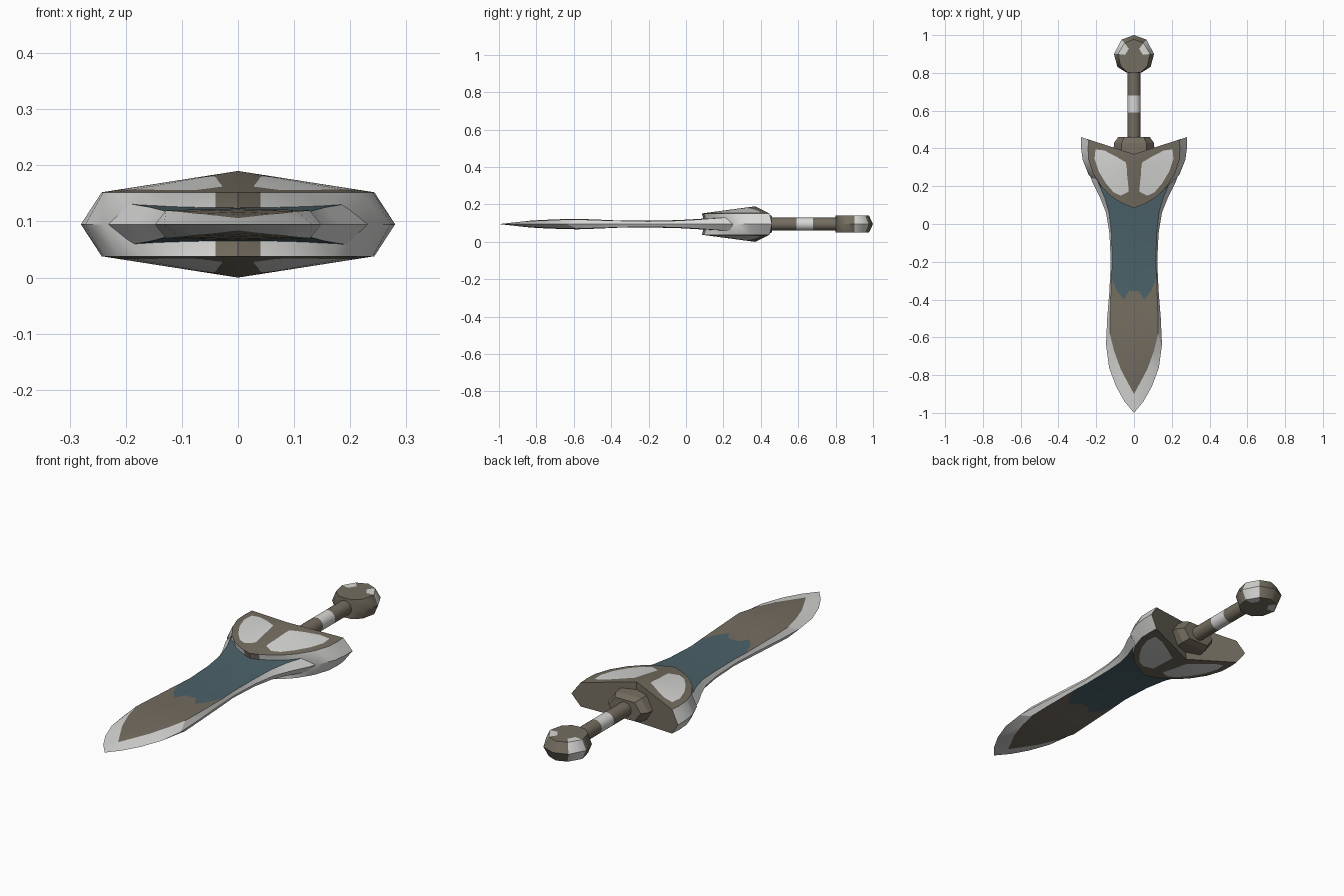
import bpy, bmesh, math

cube = bpy.data.objects.get("Cube")
if cube:
    bpy.data.objects.remove(cube)

MID = 0.095  # height of the sword's mid plane


def material(name, colour):
    m = bpy.data.materials.new(name)
    m.use_nodes = True
    m.diffuse_color = (*colour, 1)
    m.node_tree.nodes["Principled BSDF"].inputs["Base Color"].default_value = (*colour, 1)
    return m


BROWN, STEEL, TEAL = 0, 1, 2
MATERIALS = [material("dark brown", (0.175, 0.153, 0.117)),
             material("pale steel", (0.68, 0.68, 0.67)),
             material("dark teal", (0.07, 0.122, 0.143))]


def quarter_grid(name, rows, colour, angle=30):
    """Skin a grid of points and mirror it in x and z; colour(i, j) picks the material."""
    bm = bmesh.new()
    found = {}

    def vert(x, y, z):
        key = (round(x, 4), round(y, 4), round(z, 4))
        if key not in found:
            found[key] = bm.verts.new((x, y, z))
        return found[key]

    for sx in (1, -1):
        for sz in (1, -1):
            for i in range(len(rows) - 1):
                for j in range(len(rows[0]) - 1):
                    quad = [rows[i][j], rows[i + 1][j], rows[i + 1][j + 1], rows[i][j + 1]]
                    if sx * sz < 0:
                        quad.reverse()
                    corners = list(dict.fromkeys(vert(sx * x, y, sz * z) for x, y, z in quad))
                    if len(corners) > 2 and not bm.faces.get(corners):
                        bm.faces.new(corners).material_index = colour(i, j)
    bmesh.ops.recalc_face_normals(bm, faces=bm.faces)
    mesh = bpy.data.meshes.new(name)
    bm.to_mesh(mesh)
    bm.free()
    for m in MATERIALS:
        mesh.materials.append(m)
    ob = bpy.data.objects.new(name, mesh)
    ob.location.z = MID
    bpy.context.collection.objects.link(ob)
    bpy.ops.object.select_all(action="DESELECT")
    ob.select_set(True)
    bpy.context.view_layer.objects.active = ob
    bpy.ops.object.shade_smooth_by_angle(angle=math.radians(angle))
    return ob


def ray(apex, rim, mid, inner, outer):
    """Points from an apex to the rim, with two stops between, then down to the mid plane."""
    def at(t):
        return tuple(a + t * (b - a) for a, b in zip(apex, rim))
    return [apex, at(inner), at(outer), rim, (*mid, 0)]


# Blade: outer edge, inner edge and half thickness from tip to guard
stations = [((0, -1), (0, -.9), .011), ((.05, -.94), (.035, -.835), .015),
            ((.095, -.86), (.07, -.77), .019), ((.132, -.76), (.106, -.67), .023),
            ((.148, -.64), (.128, -.58), .025), ((.142, -.5), (.126, -.47), .021),
            ((.13, -.35), (.12, -.35), .016), ((.123, -.2), (.115, -.2), .015),
            ((.13, -.05), (.12, -.05), .018), ((.148, .06), (.132, .06), .024),
            ((.18, .14), (.155, .14), .03), ((.22, .22), (.19, .22), .036),
            ((.245, .29), (.21, .28), .036)]
SPLIT = 6  # station where brown meets teal, with a ragged border
columns = [0, .22, .45, .75, 1]
ragged = [-.005, -.005, -.05, -.005, .07]
rows = []
for i, (edge, flat, z) in enumerate(stations):
    row = []
    for f, shift in zip(columns, ragged):
        y = flat[1] + (shift if i == SPLIT else 0)
        row.append((flat[0] * f, y, z + (.003 * (1 - f) if i else 0)))
    rows.append(row + [(*edge, 0)])
quarter_grid("blade", rows, lambda i, j: STEEL if j == 4 else (TEAL if i >= SPLIT else BROWN), 15)

# Guard: domed plates with pale inlays, a bevelled rim and a notched back
apex = (0, .37, .095)
guard_rays = [((0, .085), (0, .1), .7, .8), ((.04, .1), (.04, .115), .7, .74),
              ((.08, .12), (.08, .135), .45, .88), ((.12, .145), (.12, .16), .32, .9),
              ((.17, .195), (.18, .2), .25, .88), ((.215, .265), (.24, .26), .3, .87),
              ((.24, .34), (.272, .34), .4, .87), ((.243, .4), (.28, .4), .65, .84),
              ((.24, .447), (.28, .46), .74, .8)]
rows = [ray(apex, (*rim, .057), mid, a, b) for rim, mid, a, b in guard_rays]
rows.append([(0, .37, 0)] * 5)


def guard_colour(i, j):
    if j == 1 and 1 <= i <= 6:
        return STEEL
    return STEEL if j == 3 and 1 <= i <= 7 else BROWN


quarter_grid("guard", rows, guard_colour)

# Collar: chamfered six-sided block behind the guard
hexagon = [(0, .055), (.065, .055), (.105, 0)]
rings = [(.37, 1.06), (.43, 1), (.46, .8), (.46, 0)]
quarter_grid("collar", [[(x * s, y, z * s) for y, s in rings] for x, z in hexagon],
             lambda i, j: BROWN, 15)

# Grip: round bar with a pale band
turns = [math.radians(a) for a in range(0, 91, 15)]
lengths = [.44, .59, .68, .82]
quarter_grid("grip", [[(.034 * math.cos(a), y, .034 * math.sin(a)) for y in lengths] for a in turns],
             lambda i, j: STEEL if j == 1 else BROWN)

# Pommel: thick faceted disc with pale patches at its shoulders
hub = (0, .89, .046)
pommel_rays = [((0, .8), (0, .8)), ((.035, .803), (.042, .803)), ((.07, .835), (.088, .832)),
               ((.085, .9), (.106, .9)), ((.05, .958), (.066, .976)), ((0, .978), (0, 1))]
rows = [ray(hub, (*rim, .046), mid, .55, .8) for rim, mid in pommel_rays]
quarter_grid("pommel", rows, lambda i, j: STEEL if i == 3 and j >= 1 else BROWN, 40)
